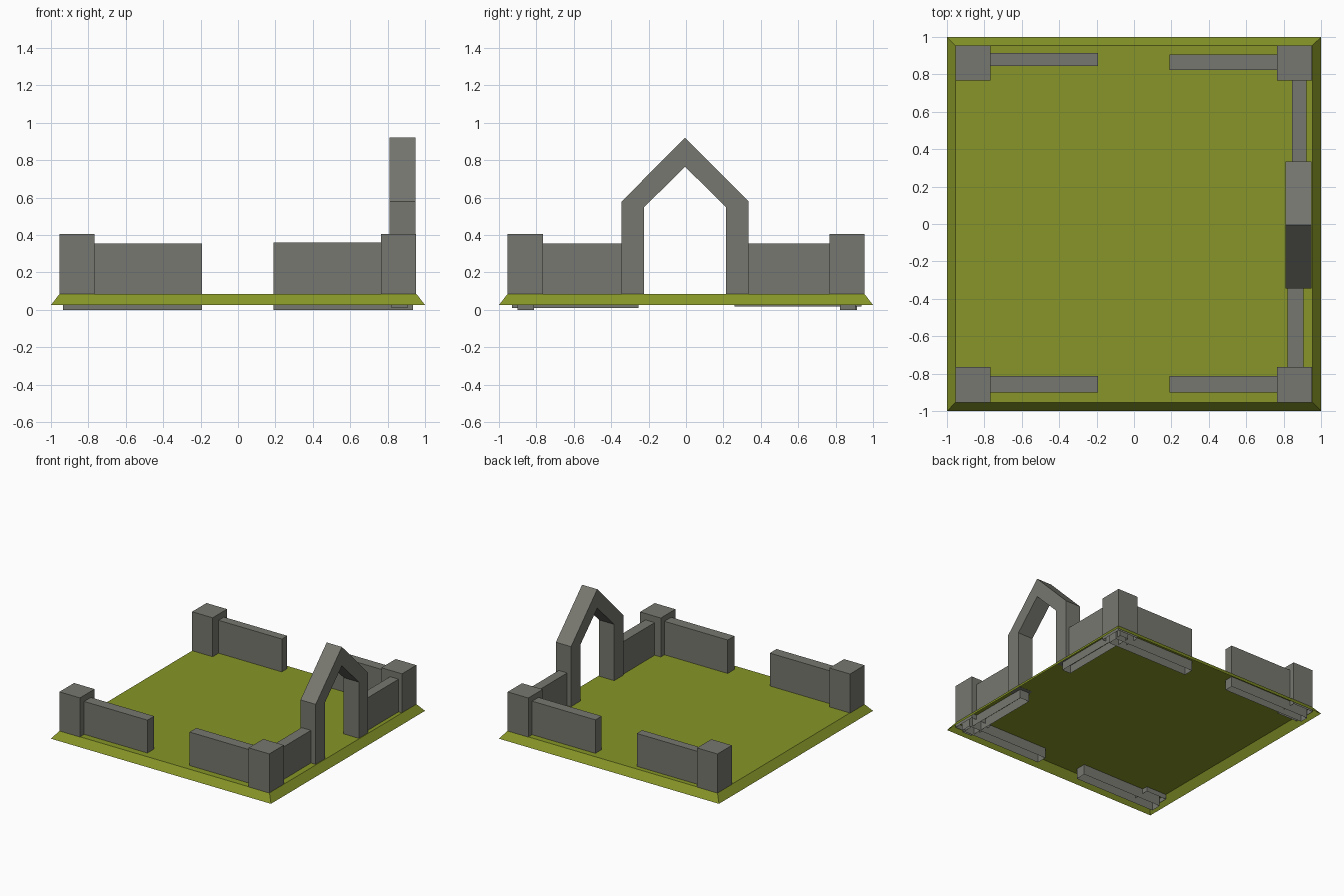
import bpy, bmesh

if "Cube" in bpy.data.objects:
    bpy.data.objects.remove(bpy.data.objects["Cube"])


def material(name, rgb):
    m = bpy.data.materials.new(name)
    m.diffuse_color = (*rgb, 1)
    m.use_nodes = True
    m.node_tree.nodes["Principled BSDF"].inputs["Base Color"].default_value = m.diffuse_color
    return m


STONE = material("grey stone", (0.185, 0.185, 0.162))
GRASS = material("olive grass", (0.242, 0.302, 0.021))


def finish(bm, name, mat):
    bmesh.ops.recalc_face_normals(bm, faces=bm.faces)
    # make sure open shells point outwards: the highest face must look up
    top = max(bm.faces, key=lambda f: f.calc_center_median().z)
    if top.normal.z < -0.01:
        bmesh.ops.reverse_faces(bm, faces=bm.faces)
    me = bpy.data.meshes.new(name)
    bm.to_mesh(me)
    bm.free()
    me.materials.append(mat)
    ob = bpy.data.objects.new(name, me)
    bpy.context.collection.objects.link(ob)
    return ob


def open_box(name, x, y, z, mat, inset=0.0):
    """Box without a bottom face; the top may be inset to slope the sides."""
    bm = bmesh.new()
    rings = []
    for h, d in ((z[0], 0), (z[1], inset)):
        rings.append([bm.verts.new(p) for p in (
            (x[0] + d, y[0] + d, h), (x[1] - d, y[0] + d, h),
            (x[1] - d, y[1] - d, h), (x[0] + d, y[1] - d, h))])
    low, high = rings
    for i in range(4):
        j = (i + 1) % 4
        bm.faces.new((low[i], low[j], high[j], high[i]))
    bm.faces.new(high)
    return finish(bm, name, mat)


# Grass plot, hollow underneath with sloped rim
open_box("grass_base", (-1, 1), (-1, 1), (0.025, 0.085), GRASS, 0.046)

# Corner pillars
for xn, x in (("left", (-0.955, -0.768)), ("right", (0.765, 0.953))):
    for yn, y in (("front", (-0.955, -0.765)), ("back", (0.768, 0.955))):
        open_box(f"pillar_{yn}_{xn}", x, y, (0.045, 0.405), STONE)

# Low walls running out of the pillars, sunk through the base
open_box("wall_front_left", (-0.935, -0.193), (-0.9, -0.813), (0, 0.355), STONE)
open_box("wall_front_right", (0.19, 0.935), (-0.9, -0.813), (0, 0.36), STONE)
open_box("wall_back_left", (-0.935, -0.193), (0.845, 0.915), (0, 0.355), STONE)
open_box("wall_back_right", (0.19, 0.935), (0.823, 0.905), (0, 0.36), STONE)
open_box("wall_side_front", (0.82, 0.905), (-0.93, -0.255), (0.01, 0.353), STONE)
open_box("wall_side_back", (0.845, 0.922), (0.26, 0.937), (0.018, 0.353), STONE)

# Pointed gate arch: inner and outer paths joined segment by segment
outer = [(-0.345, 0.084), (-0.345, 0.578), (-0.005, 0.92), (0.335, 0.578), (0.335, 0.084)]
inner = [(-0.225, 0.084), (-0.225, 0.547), (-0.005, 0.765), (0.215, 0.547), (0.215, 0.084)]
bm = bmesh.new()
sections = [[bm.verts.new(p) for p in ((0.81, *o), (0.948, *o), (0.948, *i), (0.81, *i))]
            for o, i in zip(outer, inner)]
for a, b in zip(sections, sections[1:]):
    for k in range(4):
        n = (k + 1) % 4
        bm.faces.new((a[k], a[n], b[n], b[k]))
bm.faces.new(sections[0])
bm.faces.new(sections[-1])
bmesh.ops.recalc_face_normals(bm, faces=bm.faces)
me = bpy.data.meshes.new("gate_arch")
bm.to_mesh(me)
bm.free()
me.materials.append(STONE)
bpy.context.collection.objects.link(bpy.data.objects.new("gate_arch", me))
